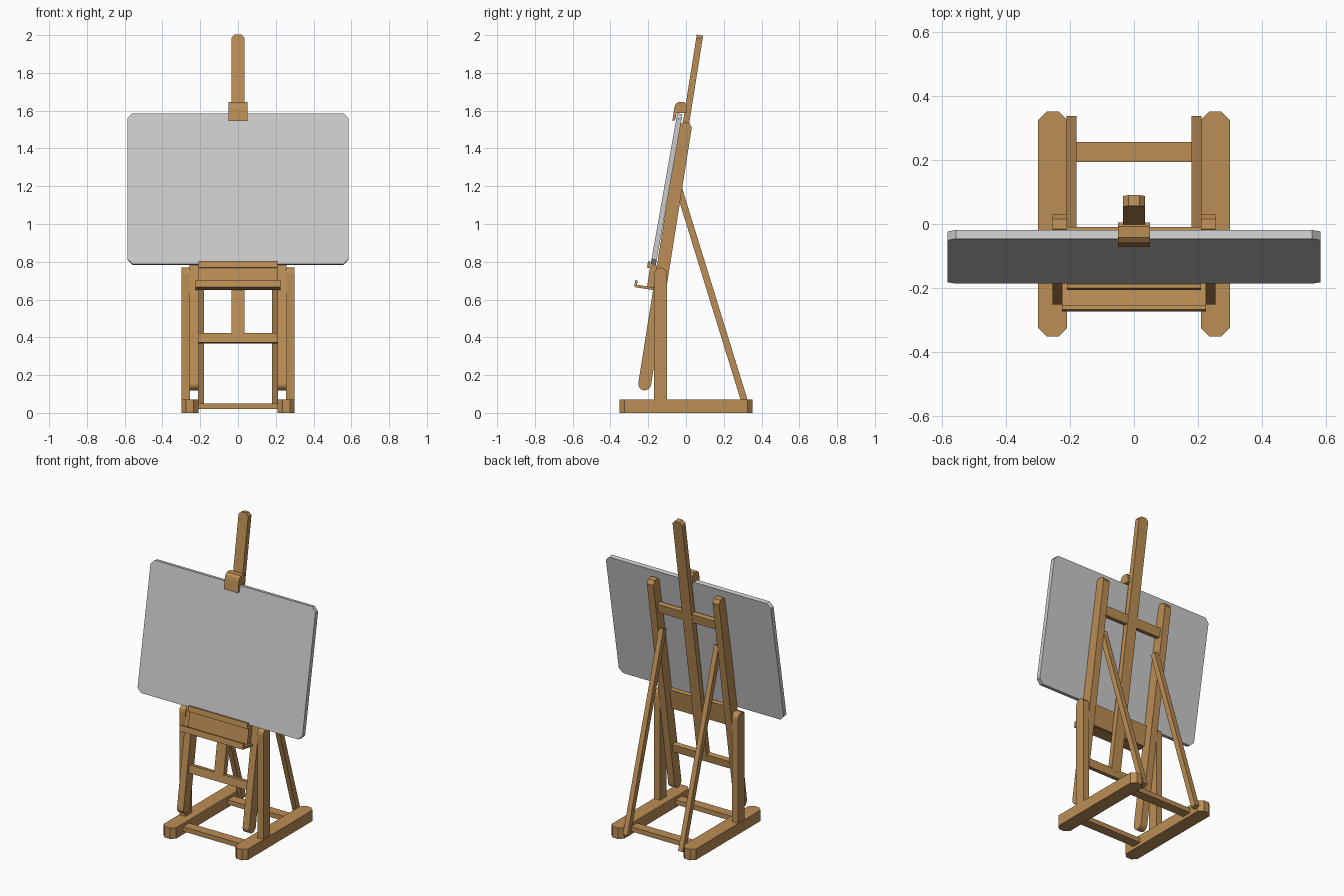
import bpy, bmesh
from math import sin, cos, pi, radians
from mathutils import Matrix, Vector

if "Cube" in bpy.data.objects:
    bpy.data.objects.remove(bpy.data.objects["Cube"])

wood = bpy.data.materials.new("wood")
wood.diffuse_color = (0.5, 0.27, 0.09, 1)
wood.use_nodes = True
wood.node_tree.nodes["Principled BSDF"].inputs["Base Color"].default_value = wood.diffuse_color
LEAN = radians(9)


def lean(s, t):
    """Point on the leaning frame: s up along it, t out to the front -> (y, z)."""
    return (-0.243 + s * sin(LEAN) - t * cos(LEAN), s * cos(LEAN) + t * sin(LEAN))


def extrude(name, base, offset, mat=wood):
    """Extrude a planar outline of 3D points along an offset."""
    bm = bmesh.new()
    face = bm.faces.new([bm.verts.new(p) for p in base])
    new = bmesh.ops.extrude_face_region(bm, geom=[face])["geom"]
    bmesh.ops.translate(bm, vec=offset, verts=[v for v in new if isinstance(v, bmesh.types.BMVert)])
    bmesh.ops.recalc_face_normals(bm, faces=bm.faces)
    me = bpy.data.meshes.new(name)
    bm.to_mesh(me)
    bm.free()
    ob = bpy.data.objects.new(name, me)
    bpy.context.collection.objects.link(ob)
    if mat:
        me.materials.append(mat)
    return ob


def side(name, yz, x0, x1):
    """Extrude a side profile across x."""
    return extrude(name, [(x0, y, z) for y, z in yz], (x1 - x0, 0, 0))


def pair(name, yz, x0, x1):
    for tag, k in (("right", 1), ("left", -1)):
        side(f"{name}_{tag}", yz, k * x0, k * x1)


def rect(a0, a1, b0, b1):
    return [(a0, b0), (a1, b0), (a1, b1), (a0, b1)]


def cut_rect(a0, a1, b0, b1, c, d=None):
    """Rectangle with chamfers: c at the b1 end, d at the b0 end."""
    d = c if d is None else d
    low = [(a0, b0 + d), (a0 + d, b0), (a1 - d, b0), (a1, b0 + d)] if d else [(a0, b0), (a1, b0)]
    return low + [(a1, b1 - c), (a1 - c, b1), (a0 + c, b1), (a0, b1 - c)]


def leaned(ts):
    return [lean(s, t) for t, s in ts]


# feet
for tag, k in (("right", 1), ("left", -1)):
    outline = cut_rect(0.21, 0.30, -0.352, 0.352, 0.026)
    extrude(f"foot_{tag}", [(k * x, y, 0) for x, y in outline], (0, 0, 0.07))

# bars between the feet
for tag, y in (("front", -0.226), ("rear", 0.226)):
    side(f"foot_bar_{tag}", rect(y - 0.031, y + 0.031, 0.02, 0.05), -0.215, 0.215)

# vertical posts with rounded tops
R = 0.034
post = [(-0.169, 0.06), (-0.101, 0.06)]
post += [(-0.135 + R * cos(a * pi / 6), 0.736 + R * sin(a * pi / 6)) for a in range(7)]
pair("post", post, 0.255, 0.298)

# leaning legs with rounded feet
leg = [(R * cos(pi + a * pi / 8), 0.155 + R * sin(pi + a * pi / 8)) for a in range(9)]
leg += [(R, 1.535), (R - 0.018, 1.557), (-R + 0.018, 1.557), (-R, 1.535)]
pair("leaning_leg", leaned(leg), 0.21, 0.256)

# rear struts
top, bottom = Vector((-0.045, 1.21)), Vector((0.321, 0.025))
d = (bottom - top).normalized()
n = Vector((-d.y, d.x)) * 0.0175
pair("rear_strut", [top + n, top - n, bottom - n, bottom + n], 0.18, 0.212)

# crossbars between the leaning legs
side("middle_crossbar", leaned(rect(-0.016, 0.016, 0.375, 0.425)), -0.212, 0.212)
side("upper_crossbar", leaned(rect(-0.015, 0.015, 1.337, 1.395)), -0.212, 0.212)

# central mast with rounded top
front = cut_rect(-0.034, 0.034, 0.41, 2.025, 0.017, 0)
extrude("mast", [(x, *lean(s, 0.017)) for x, s in front],
        Vector((0, *lean(0, -0.017))) - Vector((0, *lean(0, 0.017))))

# canvas support board with front lip
board = [(0.017, 0.655), (0.068, 0.655), (0.068, 0.765), (0.084, 0.765),
         (0.084, 0.8), (0.071, 0.8), (0.071, 0.785), (0.017, 0.785)]
side("support_board", leaned(board), -0.21, 0.21)

# brush tray
tray = [(0.034, 0.653), (0.135, 0.653), (0.135, 0.69), (0.122, 0.69), (0.122, 0.667), (0.034, 0.667)]
side("brush_tray", leaned(tray), -0.225, 0.225)

# canvas panel with cut corners, leaning slightly more than the frame
panel = cut_rect(-0.585, 0.585, 0, 0.81, 0.027)
tilt = Matrix.Rotation(radians(-10), 3, 'X')
base = Vector((0, -0.187, 0.788))
extrude("canvas", [base + tilt @ Vector((x, 0, z)) for x, z in panel],
        tilt @ Vector((0, 0.028, 0)), None)

# top clamp: rounded block with a lip over the canvas edge
clamp = [(-0.072, 1.546), (-0.058, 1.548), (-0.05, 1.587), (0.004, 1.587), (0.004, 1.63),
         (-0.008, 1.645), (-0.042, 1.645), (-0.056, 1.634), (-0.062, 1.615)]
side("top_clamp", clamp, -0.05, 0.05)
